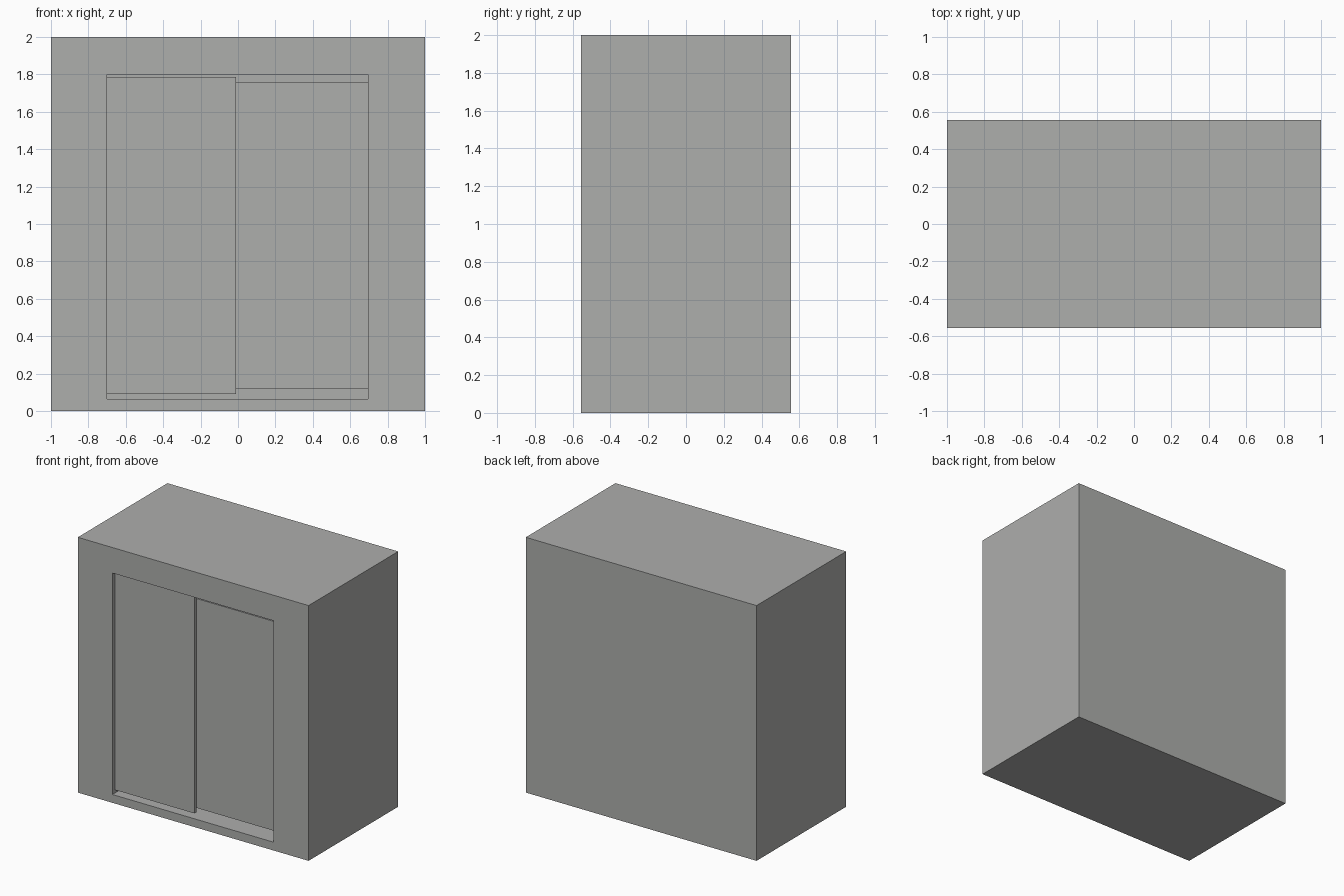
import bpy, bmesh
from mathutils import Matrix, Vector

if "Cube" in bpy.data.objects:
    bpy.data.objects.remove(bpy.data.objects["Cube"])

grey = bpy.data.materials.new("plain_grey")
grey.diffuse_color = (0.42, 0.425, 0.415, 1)
grey.use_nodes = True
grey.node_tree.nodes["Principled BSDF"].inputs["Base Color"].default_value = grey.diffuse_color

HALF_D = 0.555                      # half depth of the cabinet
X0, X1, Z0, Z1 = -0.70, 0.695, 0.065, 1.80   # front opening


def box_mesh(x0, x1, y0, y1, z0, z1):
    bm = bmesh.new()
    size = Vector((x1 - x0, y1 - y0, z1 - z0))
    mid = Vector((x0 + x1, y0 + y1, z0 + z1)) / 2
    bmesh.ops.create_cube(bm, size=1,
                          matrix=Matrix.Translation(mid) @ Matrix.Diagonal(size).to_4x4())
    return bm


def add_object(name, bm):
    me = bpy.data.meshes.new(name)
    bm.normal_update()
    bm.to_mesh(me)
    bm.free()
    me.materials.append(grey)
    ob = bpy.data.objects.new(name, me)
    bpy.context.collection.objects.link(ob)
    return ob


# Cabinet body: inset the front face to the opening and push it in
bm = box_mesh(-1, 1, -HALF_D, HALF_D, 0, 2)
bm.normal_update()
front = next(f for f in bm.faces if f.normal.y < -0.9)
bmesh.ops.inset_individual(bm, faces=[front], thickness=0.1)
for v in front.verts:
    v.co.x = X0 if v.co.x < 0 else X1
    v.co.z = Z0 if v.co.z < 1 else Z1
inner = bmesh.ops.extrude_discrete_faces(bm, faces=[front])["faces"][0]
for v in inner.verts:
    v.co.y = HALF_D - 0.02
add_object("cabinet_body", bm)

# Two sliding doors hanging clear of the sill and head, left one in front
F = -HALF_D
add_object("left_sliding_door",
           box_mesh(X0, -0.01, F + 0.03, F + 0.058, 0.09, 1.785))
add_object("right_sliding_door",
           box_mesh(-0.04, X1, F + 0.062, F + 0.09, 0.12, 1.76))
